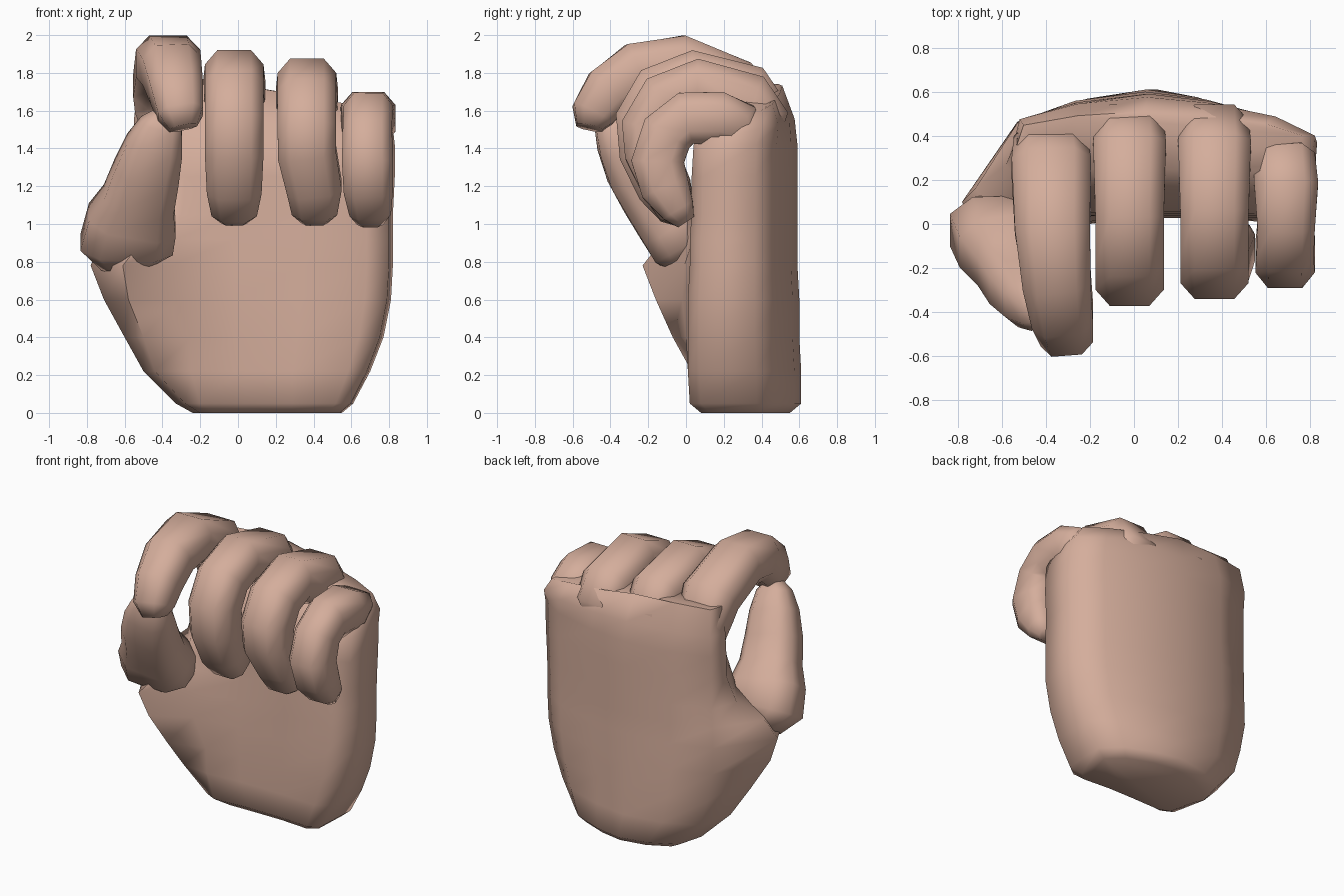
import bpy, bmesh, math
from mathutils import Vector

skin = bpy.data.materials.new("skin")
skin.diffuse_color = (0.66, 0.42, 0.33, 1)


def loft(name, rings):
    """Skin a list of equal-length rings and cap both ends."""
    bm = bmesh.new()
    loops = [[bm.verts.new(p) for p in r] for r in rings]
    n = len(loops[0])
    for a, b in zip(loops, loops[1:]):
        for i in range(n):
            j = (i + 1) % n
            bm.faces.new((a[i], a[j], b[j], b[i]))
    bm.faces.new(loops[0][::-1])
    bm.faces.new(loops[-1])
    bmesh.ops.recalc_face_normals(bm, faces=bm.faces)
    me = bpy.data.meshes.new(name)
    bm.to_mesh(me)
    bm.free()
    ob = bpy.data.objects.new(name, me)
    bpy.context.collection.objects.link(ob)
    me.materials.append(skin)
    bpy.ops.object.select_all(action='DESELECT')
    ob.select_set(True)
    bpy.context.view_layer.objects.active = ob
    bpy.ops.object.shade_smooth_by_angle(angle=math.radians(70))
    return ob


# chamfered-square section shared by fingers and thumb
SQ = [(1, .5), (.58, 1), (-.58, 1), (-1, .5), (-1, -.5), (-.58, -1), (.58, -1), (1, -.5)]


def digit(name, path):
    """Sweep the section along points (x, y, z, half width, half depth)."""
    pts = [Vector(p[:3]) for p in path]
    rings = []
    for i, p in enumerate(path):
        t = (pts[min(i + 1, len(pts) - 1)] - pts[max(i - 1, 0)]).normalized()
        side = Vector((1, 0, 0))
        side = (side - t * side.dot(t)).normalized()
        nrm = t.cross(side)
        rings.append([pts[i] + side * u * p[3] + nrm * v * p[4] for u, v in SQ])
    return loft(name, rings)


# palm: flat front, arched back, thumb side swelling into a fleshy mound
SECTION = [(.4, .03), (.65, .03), (.9, 0), (.985, .1), (1, .6),
           (.87, .8), (.65, .94), (.45, 1), (.22, .93), (.03, .77)]
PALM = [  # z, x left, x right, y front, y back, drop
    (0.00, -.22, .55, .08, .55, 0), (0.05, -.31, .61, .02, .61, 0),
    (0.22, -.47, .70, .01, .61, 0), (0.40, -.53, .77, .01, .60, 0),
    (0.60, -.57, .81, .01, .60, 0), (0.78, -.57, .82, .02, .59, 0),
    (0.92, -.57, .82, .02, .59, 0), (1.05, -.56, .82, .03, .59, 0),
    (1.25, -.56, .83, .03, .59, 0), (1.42, -.56, .83, .04, .59, 0),
    (1.56, -.56, .82, .14, .575, .06), (1.74, -.54, .76, .24, .51, .18)]
MOUND = [  # thumb side of each ring: outer, front corner, inner (x, y)
    (-.24, .30, -.20, .12, -.12, .09), (-.33, .30, -.28, .06, -.20, .02),
    (-.50, .22, -.44, .03, -.25, .01), (-.60, .14, -.50, -.07, -.25, 0),
    (-.71, .08, -.58, -.16, -.33, -.02), (-.78, .10, -.61, -.23, -.35, -.01),
    (-.72, .16, -.50, -.12, -.33, .02), (-.58, .27, -.42, .05, -.30, .03),
    (-.55, .34, -.38, .09, -.28, .03), (-.55, .34, -.36, .11, -.28, .05),
    (-.55, .35, -.38, .20, -.28, .15), (-.53, .36, -.42, .28, -.30, .25)]
rings = []
for (z, xl, xr, yf, yb, d), m in zip(PALM, MOUND):
    xy = [m[0:2], m[2:4], m[4:6]]
    xy += [(xl + u * (xr - xl), yf + v * (yb - yf)) for u, v in SECTION]
    rings.append([(x, y, z - d * max(0, x)) for x, y in xy])
loft("palm", rings)

# index finger arches forward to meet the thumb
digit("index_finger", [
    (-.38, .33, 1.38, .09, .08), (-.38, .33, 1.60, .165, .14), (-.375, .26, 1.73, .18, .15),
    (-.37, -.03, 1.85, .17, .15), (-.35, -.26, 1.81, .155, .15), (-.325, -.41, 1.70, .14, .14),
    (-.305, -.495, 1.58, .12, .115), (-.29, -.51, 1.51, .075, .07)])

# middle and ring fingers curl into the palm
for name, x, lean, dy, dz in (("middle_finger", -.02, 0, 0, 0), ("ring_finger", .365, .04, .03, -.045)):
    digit(name, [
        (x, .40, 1.42, .09, .08), (x, .40, 1.60 + dz, .155, .145),
        (x, .345, 1.69 + dz, .165, .15), (x, .03 + dy, 1.77 + dz, .155, .15),
        (x, -.14 + dy, 1.70 + dz, .155, .15), (x, -.225 + dy, 1.55 + dz, .155, .15),
        (x, -.215 + dy, 1.38, .155, .14), (x + lean, -.13 + dy, 1.19, .145, .13),
        (x + lean, -.05, 1.07, .12, .10), (x + lean, -.01, 1.02, .07, .05)])

# little finger: short straight knuckle, then a tight curl
digit("little_finger", [
    (.67, .34, 1.40, .08, .07), (.68, .27, 1.53, .14, .13), (.69, .18, 1.56, .145, .14),
    (.69, .0, 1.56, .13, .14),
    (.685, -.10, 1.48, .13, .14), (.685, -.15, 1.33, .135, .14), (.69, -.11, 1.19, .13, .13),
    (.70, -.04, 1.07, .11, .09), (.70, .0, 1.01, .07, .05)])

# thumb rises from the mound
digit("thumb", [
    (-.575, .03, .80, .15, .11), (-.59, -.02, .89, .245, .17), (-.56, -.10, 1.02, .235, .17),
    (-.525, -.19, 1.13, .19, .15),
    (-.485, -.28, 1.27, .175, .14), (-.44, -.35, 1.42, .15, .12), (-.405, -.40, 1.53, .11, .085),
    (-.395, -.42, 1.585, .055, .05)])
